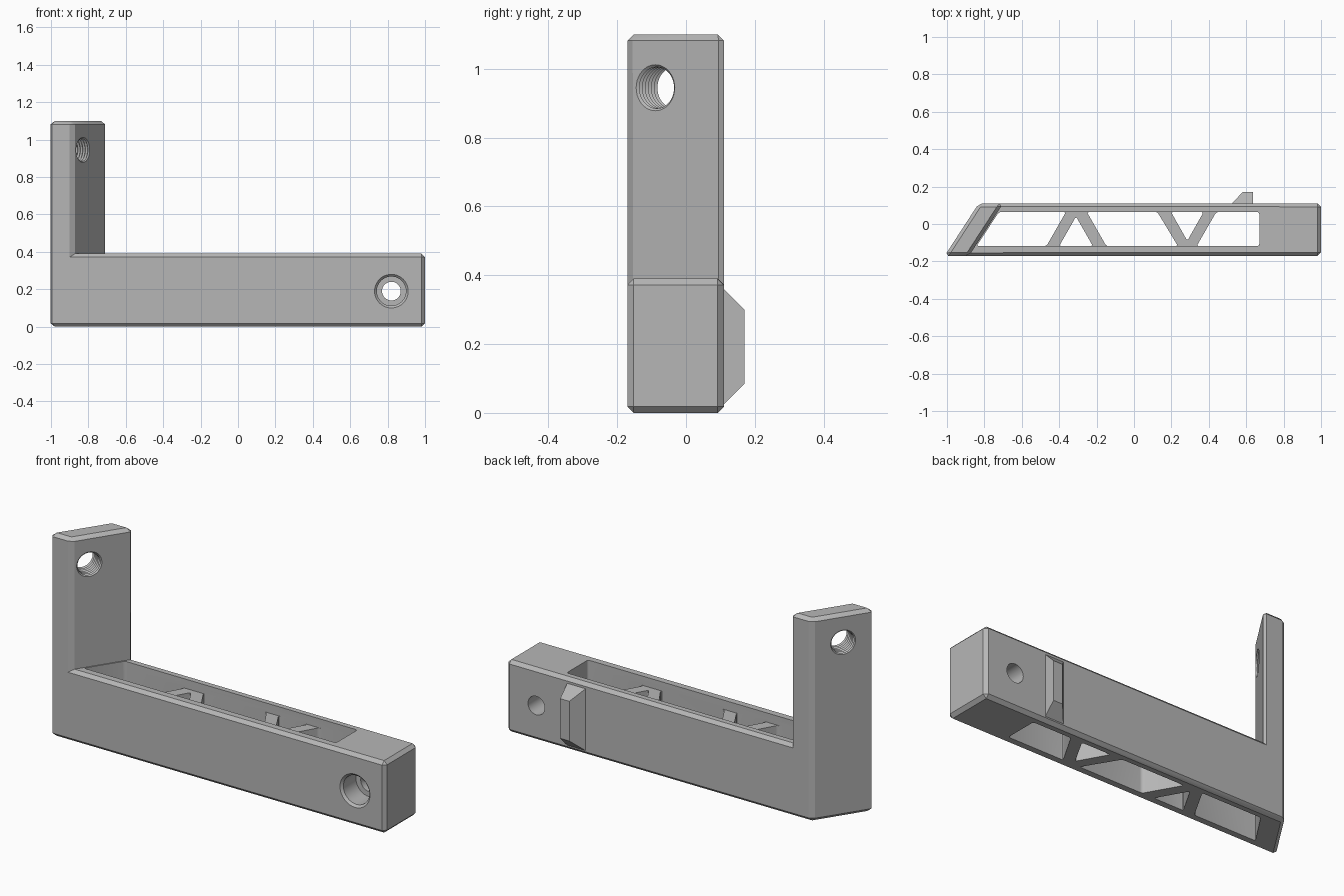
import bpy, bmesh, math
from mathutils import Vector

cube = bpy.data.objects.get("Cube")
if cube:
    bpy.data.objects.remove(cube, do_unlink=True)

grey = bpy.data.materials.new("plain grey")
grey.use_nodes = True
COLOR = (0.47, 0.47, 0.47, 1)
grey.diffuse_color = COLOR
grey.node_tree.nodes["Principled BSDF"].inputs["Base Color"].default_value = COLOR

FRONT, BACK = -0.17, 0.11      # bar sides
BAR_TOP, POST_TOP = 0.39, 1.10
SLANT = 0.65                   # post lean in plan, x per y
CHAMFER = 0.018


def finish(bm, name):
    bmesh.ops.recalc_face_normals(bm, faces=bm.faces)
    mesh = bpy.data.meshes.new(name)
    bm.to_mesh(mesh)
    bm.free()
    obj = bpy.data.objects.new(name, mesh)
    mesh.materials.append(grey)
    bpy.context.collection.objects.link(obj)
    return obj


def prism(name, points, z0, z1, radius=0):
    """Upright prism over a plan outline, with rounded vertical corners."""
    bm = bmesh.new()
    base = bm.faces.new([bm.verts.new((x, y, z0)) for x, y in points])
    ext = bmesh.ops.extrude_face_region(bm, geom=[base], use_keep_orig=True)
    top = [v for v in ext["geom"] if isinstance(v, bmesh.types.BMVert)]
    bmesh.ops.translate(bm, verts=top, vec=(0, 0, z1 - z0))
    if radius:
        upright = [e for e in bm.edges
                   if abs(e.verts[0].co.z - e.verts[1].co.z) > 0.01]
        bmesh.ops.bevel(bm, geom=upright, offset=radius, segments=4,
                        profile=0.5, affect='EDGES')
    return finish(bm, name)


def lathe(name, profile, origin, direction, sides=40):
    """Closed turned solid; profile is (radius, distance along the axis)."""
    bm = bmesh.new()
    turn = Vector(direction).to_track_quat('Z', 'Y')
    rings = []
    for r, t in profile:
        ring = []
        for i in range(sides):
            a = math.tau * i / sides
            p = Vector((r * math.cos(a), r * math.sin(a), t))
            ring.append(bm.verts.new(Vector(origin) + turn @ p))
        rings.append(ring)
    for a, b in zip(rings, rings[1:]):
        for i in range(sides):
            j = (i + 1) % sides
            bm.faces.new((a[i], a[j], b[j], b[i]))
    bm.faces.new(rings[0])
    bm.faces.new(rings[-1])
    return finish(bm, name)


def cut(obj, cutter):
    cutter.hide_render = True
    mod = obj.modifiers.new("cut", 'BOOLEAN')
    mod.operation, mod.solver, mod.object = 'DIFFERENCE', 'EXACT', cutter
    bpy.context.view_layer.objects.active = obj
    bpy.ops.object.modifier_apply(modifier=mod.name)
    bpy.data.objects.remove(cutter, do_unlink=True)


# Bar and slanted post as one chamfered solid
shift = SLANT * (BACK - FRONT)
outer, inner = -1.012, -0.882
plan = [(outer, FRONT), (inner, FRONT), (1, FRONT),
        (1, BACK), (inner + shift, BACK), (outer + shift, BACK)]
bm = bmesh.new()
low = [bm.verts.new((x, y, 0)) for x, y in plan]
mid = [bm.verts.new((x, y, BAR_TOP)) for x, y in plan]
bm.faces.new(low[::-1])
for i in range(6):
    j = (i + 1) % 6
    bm.faces.new((low[i], low[j], mid[j], mid[i]))
bm.faces.new(mid[1:5])
foot = [mid[k] for k in (0, 1, 4, 5)]
head = [bm.verts.new((v.co.x, v.co.y, POST_TOP)) for v in foot]
for i in range(4):
    j = (i + 1) % 4
    bm.faces.new((foot[i], foot[j], head[j], head[i]))
bm.faces.new(head)
bmesh.ops.recalc_face_normals(bm, faces=bm.faces)
bmesh.ops.dissolve_limit(bm, angle_limit=0.01, verts=bm.verts, edges=bm.edges)
convex = [e for e in bm.edges if e.calc_face_angle_signed(0) > 0.1]
bmesh.ops.bevel(bm, geom=convex, offset=CHAMFER, segments=1, affect='EDGES')
bracket = finish(bm, "bracket_bar_and_post")

# Open channel above the braces
y0, y1 = -0.118, 0.064
cut(bracket, prism("channel_cutter",
                   [(-0.842, y0), (0.67, y0), (0.67, y1), (-0.722, y1)],
                   0.34, 0.6, 0.012))

# Openings through the floor that leave the diagonal braces
cells = [
    [(-0.842, y0), (-0.468, y0), (-0.364, y1), (-0.722, y1)],
    [(-0.40, y0), (-0.22, y0), (-0.31, 0.04)],
    [(-0.148, y0), (0.235, y0), (0.125, y1), (-0.252, y1)],
    [(0.198, y1), (0.285, -0.09), (0.372, y1)],
    [(0.335, y0), (0.67, y0), (0.67, y1), (0.44, y1)],
]
for cell in cells:
    cut(bracket, prism("cell_cutter", cell, -0.1, 0.36, 0.012))

# Stepped bolt hole through the solid end
cut(bracket, lathe("bolt_hole_cutter",
                   [(0.1, -0.01), (0.09, 0), (0.078, 0.012), (0.078, 0.12),
                    (0.05, 0.12), (0.05, 0.4)],
                   (0.82, FRONT, 0.19), (0, 1, 0)))

# Threaded hole square to the slanted post
thread = [(0.068 if k % 2 else 0.06, -0.16 + 0.008 * k) for k in range(41)]
cut(bracket, lathe("thread_cutter", thread, (-0.835, -0.085, 0.945),
                   (1, -SLANT, 0)))

# Tapered catch on the back
bm = bmesh.new()
for x, y, z0, z1 in ((0.52, 0.105, 0.02, 0.365), (0.635, 0.105, 0.02, 0.365),
                     (0.58, 0.17, 0.085, 0.30), (0.635, 0.17, 0.085, 0.30)):
    bm.verts.new((x, y, z0))
    bm.verts.new((x, y, z1))
bmesh.ops.convex_hull(bm, input=bm.verts)
bmesh.ops.dissolve_limit(bm, angle_limit=0.01, verts=bm.verts, edges=bm.edges)
catch = finish(bm, "back_catch")

# Smooth the round holes, keep chamfers crisp
bpy.ops.object.select_all(action='DESELECT')
bracket.select_set(True)
bpy.context.view_layer.objects.active = bracket
bpy.ops.object.shade_smooth_by_angle(angle=math.radians(25))
